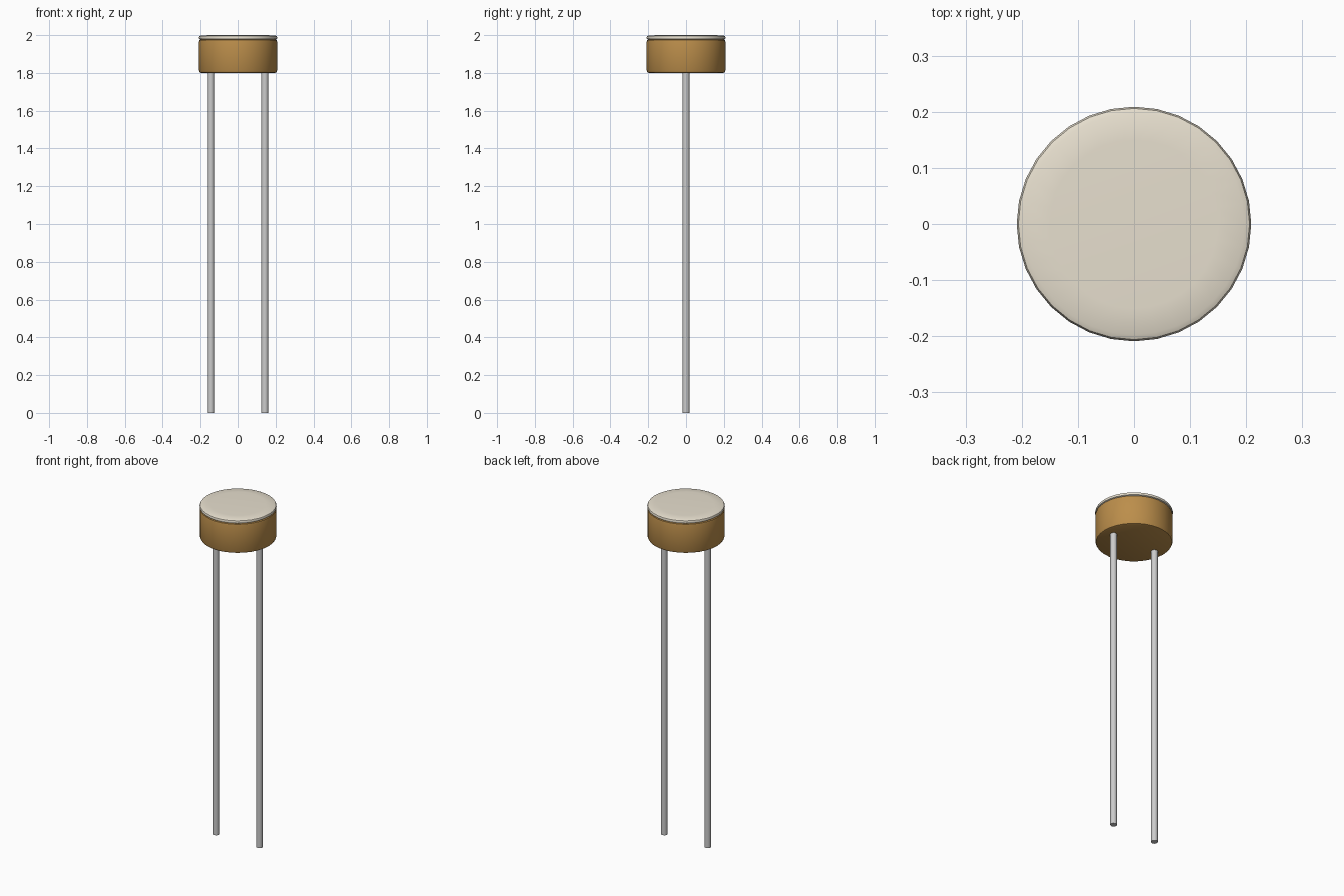
import bpy, bmesh, math

if "Cube" in bpy.data.objects:
    bpy.data.objects.remove(bpy.data.objects["Cube"])


def material(name, color):
    m = bpy.data.materials.new(name)
    m.diffuse_color = color
    m.use_nodes = True
    m.node_tree.nodes["Principled BSDF"].inputs["Base Color"].default_value = m.diffuse_color
    return m


def lathe(name, profile, sides, x=0.0, mat=None, angle=40):
    """Revolve an (r, z) profile around z and cap both ends."""
    bm = bmesh.new()
    rings = []
    for r, z in profile:
        rings.append([bm.verts.new((r * math.cos(2 * math.pi * i / sides),
                                    r * math.sin(2 * math.pi * i / sides), z))
                      for i in range(sides)])
    for a, b in zip(rings, rings[1:]):
        for i in range(sides):
            j = (i + 1) % sides
            bm.faces.new((a[i], a[j], b[j], b[i]))
    bm.faces.new(rings[0][::-1])
    bm.faces.new(rings[-1])
    mesh = bpy.data.meshes.new(name)
    bm.to_mesh(mesh)
    bm.free()
    ob = bpy.data.objects.new(name, mesh)
    ob.location.x = x
    bpy.context.collection.objects.link(ob)
    if mat:
        mesh.materials.append(mat)
    bpy.ops.object.select_all(action='DESELECT')
    ob.select_set(True)
    bpy.context.view_layer.objects.active = ob
    bpy.ops.object.shade_smooth_by_angle(angle=math.radians(angle))
    return ob


brown = material("brown_body", (0.50, 0.27, 0.07, 1))
cream = material("cream_window", (0.80, 0.74, 0.62, 1))

# Round body with softened rims
lathe("sensor_body", [(0.197, 1.80), (0.204, 1.803), (0.208, 1.812),
                      (0.208, 1.966), (0.206, 1.973), (0.20, 1.976)], 32, mat=brown)

# Thin, gently rounded window on top
lathe("sensor_window", [(0.20, 1.976), (0.207, 1.98), (0.209, 1.987),
                        (0.206, 1.994), (0.197, 1.998), (0.15, 2.0)], 32, mat=cream)

# Two wire leads
for side, x in (("left", -0.143), ("right", 0.143)):
    lathe(side + "_lead", [(0.019, 0.0), (0.019, 1.81)], 8, x=x, angle=50)
